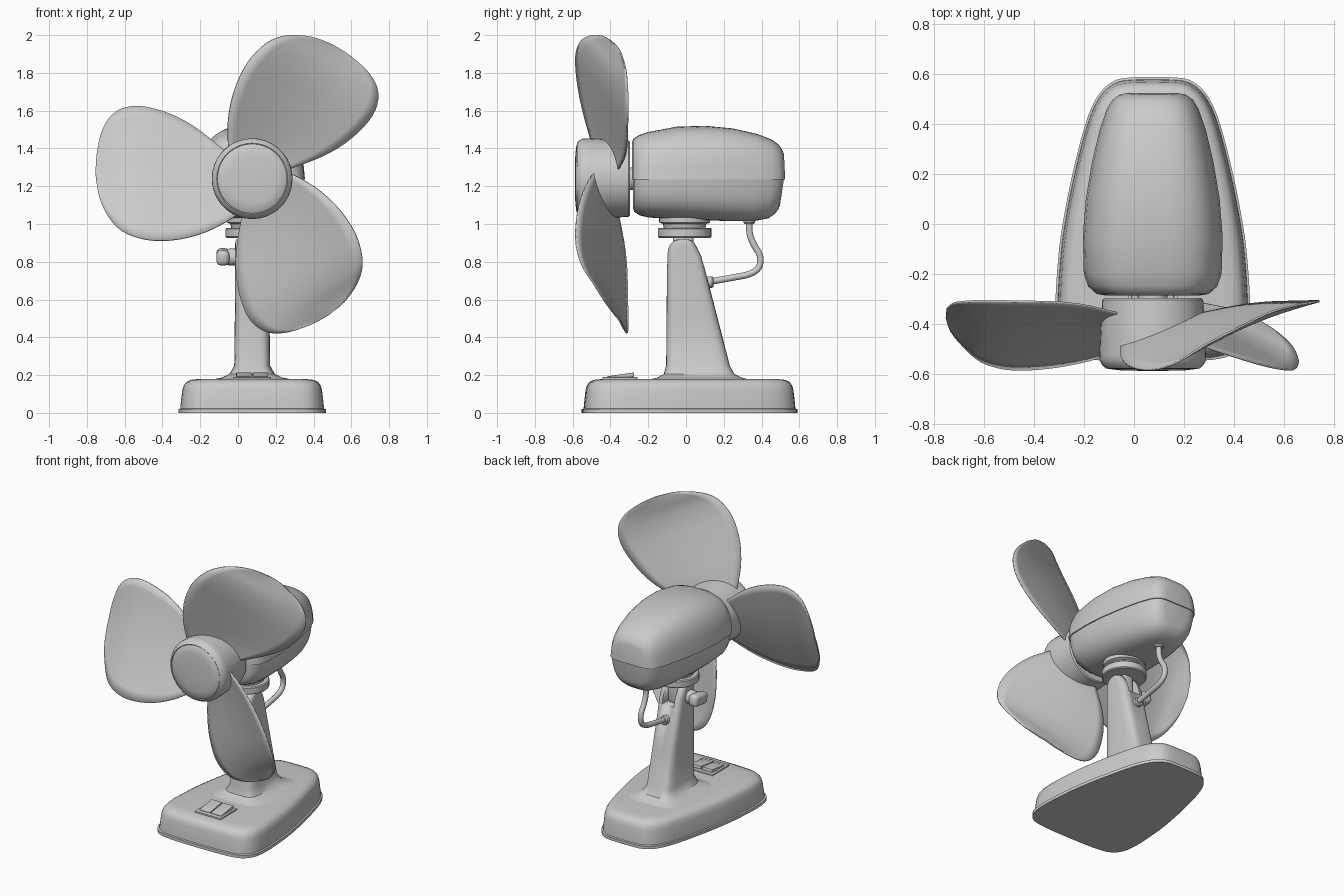
import bpy, bmesh, math
from mathutils import Vector, Matrix

if "Cube" in bpy.data.objects:
    bpy.data.objects.remove(bpy.data.objects["Cube"])

CX = 0.075                      # the fan's own centre line
HUB = Vector((CX, 0, 1.24))


def finish(name, bm, angle=35):
    bmesh.ops.recalc_face_normals(bm, faces=bm.faces)
    me = bpy.data.meshes.new(name)
    bm.to_mesh(me)
    bm.free()
    ob = bpy.data.objects.new(name, me)
    bpy.context.collection.objects.link(ob)
    bpy.ops.object.select_all(action='DESELECT')
    ob.select_set(True)
    bpy.context.view_layer.objects.active = ob
    bpy.ops.object.shade_smooth_by_angle(angle=math.radians(angle))
    return ob


def loft(name, rings, angle=35):
    """Skin a list of closed rings and cap both ends."""
    bm = bmesh.new()
    vs = [[bm.verts.new(p) for p in r] for r in rings]
    n = len(vs[0])
    for a, b in zip(vs, vs[1:]):
        for i in range(n):
            j = (i + 1) % n
            bm.faces.new((a[i], a[j], b[j], b[i]))
    bm.faces.new(vs[0])
    bm.faces.new(vs[-1])
    return finish(name, bm, angle)


def catmull(pts, steps):
    pts = [Vector(p) for p in pts]
    out = []
    for i in range(len(pts) - 1):
        p0, p1, p2 = pts[max(i - 1, 0)], pts[i], pts[i + 1]
        p3 = pts[min(i + 2, len(pts) - 1)]
        for s in range(steps):
            t = s / steps
            out.append(0.5 * (2 * p1 + (p2 - p0) * t + (2 * p0 - 5 * p1 + 4 * p2 - p3) * t * t
                              + (3 * p1 - p0 - 3 * p2 + p3) * t ** 3))
    return out + [pts[-1]]


def super_pt(a, n):
    c, s = math.cos(a), math.sin(a)
    return (math.copysign(abs(c) ** (2 / n), c), math.copysign(abs(s) ** (2 / n), s))


def lathe(name, profile, origin, axis='Z', seg=32):
    """Revolve (radius, height) pairs about an axis through origin."""
    rings = []
    for r, h in profile:
        ring = []
        for i in range(seg):
            a = 2 * math.pi * i / seg
            u, v = r * math.cos(a), r * math.sin(a)
            p = {'Z': (u, v, h), 'Y': (u, h, v), 'X': (h, u, v)}[axis]
            ring.append(Vector(origin) + Vector(p))
        rings.append(ring)
    return loft(name, rings)


def box(name, loc, size, bevel=0.005, rot_x=0.0):
    bm = bmesh.new()
    bmesh.ops.create_cube(bm, size=1)
    bm.transform(Matrix.Translation(loc) @ Matrix.Rotation(rot_x, 4, 'X') @ Matrix.Diagonal((*size, 1)))
    if bevel:
        bmesh.ops.bevel(bm, geom=bm.edges[:], offset=bevel, segments=3, profile=0.5, affect='EDGES')
    return finish(name, bm)


# Base: tapered outline, narrow at the back, with a lip and a rounded top edge
half = catmull([(0, -.552, 0), (.15, -.55, 0), (.27, -.539, 0), (.335, -.512, 0), (.375, -.455, 0),
                (.388, -.38, 0), (.389, -.29, 0), (.375, -.1, 0), (.352, .05, 0), (.317, .22, 0),
                (.27, .4, 0), (.228, .5, 0), (.18, .557, 0), (.12, .584, 0), (0, .589, 0)], 3)
outline = half + [Vector((-p.x, p.y, 0)) for p in half[-2:0:-1]]
base_profile = [(0, 0), (0, .02), (.01, .023), (.012, .05), (.02, .12), (.027, .145),
                (.04, .163), (.065, .175), (.11, .18)]
loft("base", [[(CX + p.x * (1 - d / .385), .018 + (p.y - .018) * (1 - d / .567), z) for p in outline]
              for d, z in base_profile])

# Column: flared foot, sloping back, rounded top
rings = []
for z, y0, y1, hx in [(.175, -.2, .34, .22), (.187, -.15, .295, .16), (.206, -.118, .256, .12),
                      (.25, -.105, .232, .095), (.5, -.103, .168, .092), (.83, -.1, .082, .09),
                      (.87, -.095, .062, .09), (.895, -.082, .048, .09), (.91, -.065, .034, .088),
                      (.918, -.04, .012, .085)]:
    ring = []
    for i in range(40):
        u, v = super_pt(2 * math.pi * i / 40, 4.5)
        ring.append((CX + hx * u, (y0 + y1) / 2 + (y1 - y0) / 2 * v, z))
    rings.append(ring)
column = loft("column", rings)
slot = box("slot_cutter", (CX, 0, .9), (.09, .5, .24), 0)
slot.hide_render = True
slot.hide_viewport = True
cut = column.modifiers.new("slot", 'BOOLEAN')
cut.operation = 'DIFFERENCE'
cut.object = slot
cut.solver = 'EXACT'

# Tilt joint: tang in the fork, disc and collar under the motor
box("tilt_tang", (CX, -.015, .855), (.082, .11, .17), .02)
lathe("neck_disc", [(.03, .9), (.04, .925), (.136, .927), (.142, .933), (.142, .974), (.136, .98), (.05, .98)],
      (CX, -.007, 0))
lathe("neck_collar", [(.11, .975), (.115, 1.0), (.135, 1.008), (.135, 1.05)], (CX, -.007, 0))

# Tilt knob on the left side
lathe("knob_stem", [(.046, .0), (.046, -.035), (.04, -.045)], (-.012, -.02, .825), 'X', 24)
box("knob_wing", (-.08, -.02, .826), (.068, .14, .08), .024, math.radians(8))

# Motor housing: two lofted shells that draw in above and below a seam
stations = [(-.286, .19, 1.43, 1.085), (-.28, .225, 1.45, 1.065), (-.25, .258, 1.47, 1.045),
            (-.2, .276, 1.487, 1.034), (-.05, .28, 1.515, 1.026), (.1, .268, 1.52, 1.02),
            (.25, .243, 1.506, 1.015), (.38, .212, 1.477, 1.016), (.46, .184, 1.447, 1.03),
            (.497, .162, 1.42, 1.055), (.517, .135, 1.39, 1.08), (.525, .1, 1.37, 1.1)]
for name, sign, k, seam in (("housing_upper", 1, 1, 1.236), ("housing_lower", -1, .975, 1.24)):
    rings = []
    for y, w, top, bottom in stations:
        h = (top - seam) if sign > 0 else (seam - bottom)
        ring = []
        for i in range(25):
            u, v = super_pt(math.pi * i / 24, 3.1)
            shrink = 1 - (.015 if sign > 0 else .05) * v
            along = .1 + (y - .1) * (.985 if sign < 0 else 1)
            if y > .1:
                along = .1 + (along - .1) * shrink
            ring.append((CX + w * k * u * (1 - .08 * v), along, seam + sign * h * v))
        rings.append(ring)
    loft(name, rings, 40)

# Hub and shaft
lathe("hub", [(.05, -.588), (.13, -.586), (.178, -.58), (.184, -.575), (.188, -.578), (.203, -.565),
              (.213, -.545), (.214, -.52), (.208, -.4), (.202, -.305), (.195, -.297), (.05, -.297)], HUB, 'Y', 36)
lathe("shaft", [(.06, -.31), (.06, -.27)], HUB, 'Y')

# Blades: twisted surface between a forward edge and a rear edge, (x, y, z) from the hub
front_edge = catmull([(-.125, -.48, .13), (-.128, -.53, .3), (-.1, -.565, .45), (-.045, -.582, .58),
                      (.022, -.58, .67), (.105, -.55, .735), (.2, -.49, .76), (.32, -.428, .75),
                      (.43, -.372, .708)], 3)
rear_edge = catmull([(.14, -.37, .03), (.33, -.33, .1), (.45, -.315, .16), (.55, -.311, .235),
                     (.635, -.309, .33), (.667, -.308, .42), (.655, -.312, .5), (.603, -.319, .577),
                     (.52, -.34, .652)], 3)
COLS = 12
for b in range(3):
    turn = Matrix.Translation(HUB) @ Matrix.Rotation(math.radians(120 * b), 4, 'Y')
    bm = bmesh.new()
    grid = []
    for f, r in zip(front_edge, rear_edge):
        row = []
        for c in range(COLS + 1):
            t = c / COLS
            p = f.lerp(r, t)
            p.y += .036 * (f - r).length * math.sin(math.pi * t)
            row.append(bm.verts.new(turn @ p))
        grid.append(row)
    for a, d in zip(grid, grid[1:]):
        for c in range(COLS):
            bm.faces.new((a[c], a[c + 1], d[c + 1], d[c]))
    blade = finish(f"blade_{b + 1}", bm)
    sol = blade.modifiers.new("thickness", 'SOLIDIFY')
    sol.thickness = .008
    sol.offset = 0

# Power cord between motor and column, with grommets
cu = bpy.data.curves.new("cord", 'CURVE')
cu.dimensions = '3D'
cu.bevel_depth = .018
cu.bevel_resolution = 3
cu.use_fill_caps = True
path = catmull([(CX, .335, 1.04), (CX, .337, .95), (CX, .36, .89), (CX, .392, .83), (CX, .385, .77),
                (CX, .335, .735), (CX, .24, .715), (CX, .1, .69)], 4)
sp = cu.splines.new('POLY')
sp.points.add(len(path) - 1)
for q, p in zip(sp.points, path):
    q.co = (*p, 1)
sp.use_smooth = True
bpy.context.collection.objects.link(bpy.data.objects.new("cord", cu))
lathe("cord_grommet_motor", [(.024, 1.0), (.03, 1.007), (.03, 1.04)], (CX, .335, 0), 'Z', 20)
lathe("cord_grommet_column", [(.03, .1), (.03, .138), (.024, .145)], (CX, 0, .692), 'Y', 20)

# Switch plate with two rockers at the front of the base
box("switch_plate", (CX, -.35, .183), (.2, .185, .014), .004)
for i, (dx, tilt) in enumerate(((-.044, 8), (.044, 8))):
    box(f"switch_rocker_{i + 1}", (CX + dx, -.345, .193), (.082, .14, .022), .003, math.radians(tilt))
